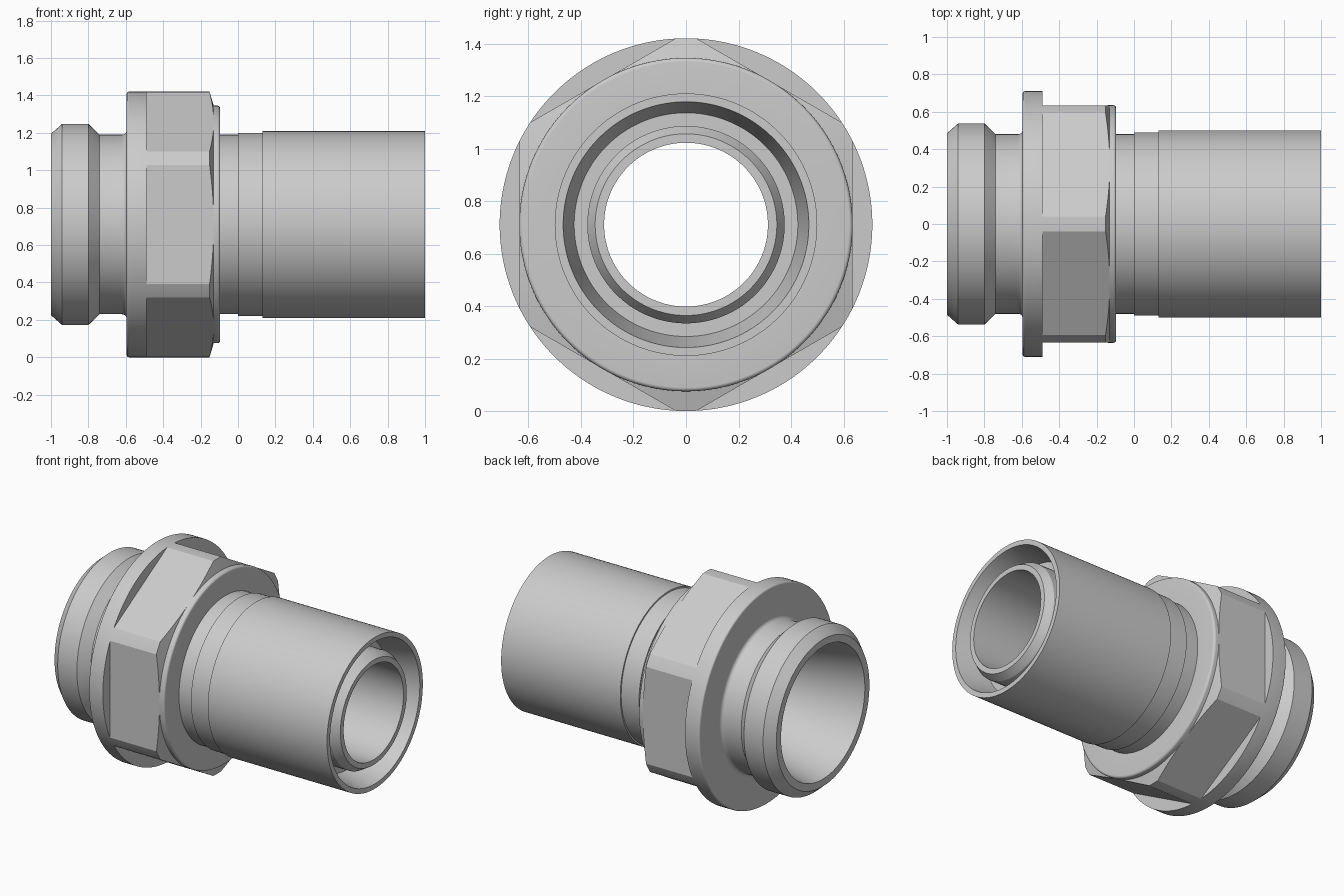
import bpy, bmesh, math
from mathutils import Vector

if "Cube" in bpy.data.objects:
    bpy.data.objects.remove(bpy.data.objects["Cube"])

SEG = 144          # sides of every turned part
AXIS_Z = 0.71      # height of the turning axis

steel = bpy.data.materials.new("light grey steel")
steel.diffuse_color = (0.6, 0.6, 0.6, 1)
steel.use_nodes = True
steel.node_tree.nodes["Principled BSDF"].inputs["Base Color"].default_value = steel.diffuse_color


def arc(cx, cr, rad, a0, a1, n=6):
    """Fillet points in the (x, radius) plane."""
    pts = []
    for i in range(n + 1):
        a = math.radians(a0 + (a1 - a0) * i / n)
        pts.append((cx + rad * math.cos(a), cr + rad * math.sin(a)))
    return pts


def lathe(profile):
    """Turn an (x, radius) profile about the x axis."""
    bm = bmesh.new()
    rings = []
    for x, r in profile:
        rings.append([bm.verts.new((x, r * math.cos(2 * math.pi * j / SEG),
                                    r * math.sin(2 * math.pi * j / SEG)))
                      for j in range(SEG)])
    for a, b in zip(rings, rings[1:]):
        for j in range(SEG):
            k = (j + 1) % SEG
            bm.faces.new((a[j], a[k], b[k], b[j]))
    return bm, rings


def finish(bm, name):
    me = bpy.data.meshes.new(name)
    bm.to_mesh(me)
    bm.free()
    ob = bpy.data.objects.new(name, me)
    bpy.context.collection.objects.link(ob)
    ob.location.z = AXIS_Z
    me.materials.append(steel)
    bpy.ops.object.select_all(action='DESELECT')
    ob.select_set(True)
    bpy.context.view_layer.objects.active = ob
    bpy.ops.object.shade_smooth_by_angle(angle=math.radians(18))


# Turned body: collar, neck, sleeve, end groove, bore, threaded end, flange
profile = [(-0.14, 0.635)]
profile += arc(-0.11, 0.62, 0.015, 90, 0)                     # collar edge
profile += [(-0.095, 0.48), (0, 0.48), (0, 0.49), (0.13, 0.49),
            (0.13, 0.50), (1.0, 0.50)]                        # neck and sleeve
profile += [(1.0, 0.468), (0.80, 0.426), (0.80, 0.376),
            (0.94, 0.376), (0.99, 0.346), (0.99, 0.312)]      # groove, inner tube
profile += [(-0.42, 0.312), (-1.0, 0.437)]                    # bore, entry cone
profile += [(-1.0, 0.485), (-0.94, 0.538), (-0.80, 0.538),
            (-0.74, 0.48)]                                    # threaded end
profile += arc(-0.62, 0.505, 0.025, -90, 0)                   # flange root
profile += arc(-0.583, 0.698, 0.012, 180, 90)                 # flange edge
profile += [(-0.49, 0.71), (-0.49, 0.60)]
body, _ = lathe(profile)
finish(body, "turned_body")

# Hexagon: a chamfered round blank with six flats sliced off
bm, rings = lathe([(-0.49, 0.71), (-0.152, 0.71), (-0.13, 0.635)])
bm.faces.new(rings[0])
bm.faces.new(rings[-1])
for k in range(6):
    a = math.radians(60 * k)
    n = Vector((0, math.cos(a), math.sin(a)))
    cut = bmesh.ops.bisect_plane(bm, geom=bm.verts[:] + bm.edges[:] + bm.faces[:],
                                 plane_co=n * 0.634, plane_no=n, clear_outer=True)
    edges = [e for e in cut["geom_cut"] if isinstance(e, bmesh.types.BMEdge)]
    bmesh.ops.holes_fill(bm, edges=edges, sides=0)
bmesh.ops.recalc_face_normals(bm, faces=bm.faces[:])
bm.normal_update()
caps = [f for f in bm.faces if abs(f.normal.x) > 0.99]        # hidden ends
bmesh.ops.delete(bm, geom=caps, context='FACES')
finish(bm, "hexagon")
